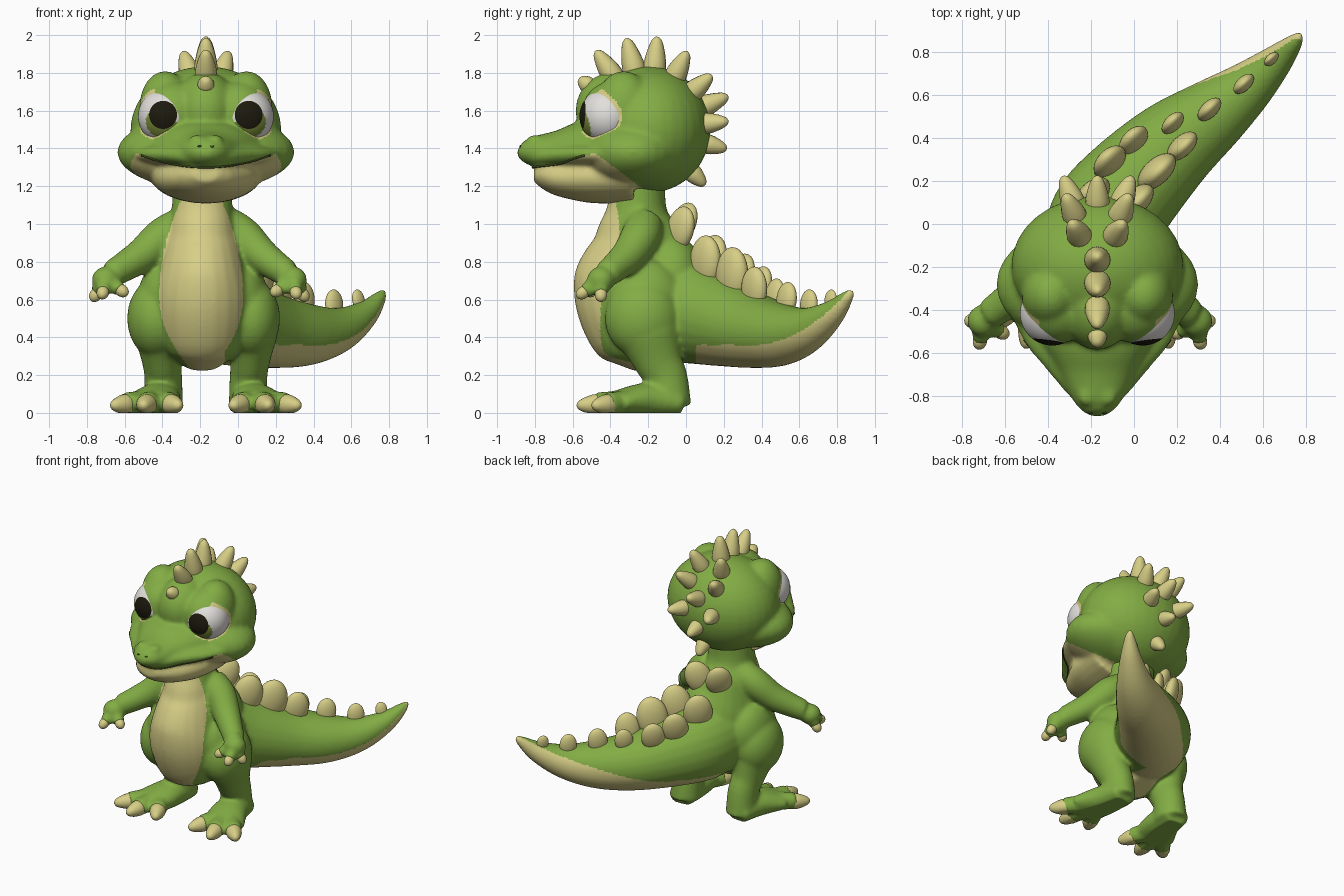
import bpy, bmesh, math
from mathutils import Vector, Matrix
from mathutils.bvhtree import BVHTree

if "Cube" in bpy.data.objects:
    bpy.data.objects.remove(bpy.data.objects["Cube"])

CENTRE_X = -0.17                      # the body stands off centre, the tail balances it
EYE = Vector((0.21, -0.415, 1.57))
SKULL = Vector((0, -0.195, 1.5))
UP, BACK = Vector((0, 0, 1)), Vector((0, 1, 0))


def material(name, r, g, b):
    mat = bpy.data.materials.new(name)
    mat.use_nodes = True
    mat.diffuse_color = (r, g, b, 1)
    shader = next(n for n in mat.node_tree.nodes if n.type == 'BSDF_PRINCIPLED')
    shader.inputs["Base Color"].default_value = (r, g, b, 1)
    shader.inputs["Roughness"].default_value = 0.7
    return mat


GREEN = material("skin green", 0.225, 0.415, 0.058)
CREAM = material("belly cream", 0.68, 0.62, 0.24)
WHITE = material("eye white", 0.76, 0.74, 0.71)
IRIS = material("iris olive", 0.2, 0.27, 0.04)
BLACK = material("pupil black", 0.012, 0.01, 0.004)
CREASE = material("crease dark green", 0.05, 0.08, 0.012)


def blob(bm, centre, radii, facing=UP, u=32, v=20):
    """Ellipsoid whose local z looks along facing."""
    turn = Vector(facing).to_track_quat('Z', 'Y').to_matrix().to_4x4()
    place = Matrix.Translation(centre) @ turn @ Matrix.Diagonal((*radii, 1))
    bmesh.ops.create_uvsphere(bm, u_segments=u, v_segments=v, radius=1, matrix=place)


def smooth_path(stations, steps):
    """Catmull-Rom samples through stations of (x, y, z, width, depth)."""
    last = len(stations) - 1
    for i in range(last):
        a, b = stations[max(i - 1, 0)], stations[i]
        c, d = stations[i + 1], stations[min(i + 2, last)]
        for k in range(steps):
            t = k / steps
            yield [q + t / 2 * (r - p + t * (2 * p - 5 * q + 4 * r - s + t * (3 * (q - r) + s - p)))
                   for p, q, r, s in zip(a, b, c, d)]
    yield list(stations[-1])


def loft(bm, stations, ref=None, steps=5, sides=24):
    """Closed elliptical tube along a path."""
    path = list(smooth_path(stations, steps))
    points = [Vector(p[:3]) for p in path]
    rings = []
    for i, p in enumerate(path):
        along = (points[min(i + 1, len(path) - 1)] - points[max(i - 1, 0)]).normalized()
        ref = ref or along.orthogonal()
        across = along.cross(ref).normalized()
        deep = across.cross(along)
        ring = []
        for k in range(sides):
            a = math.tau * k / sides
            ring.append(bm.verts.new(points[i] + across * math.cos(a) * p[3] + deep * math.sin(a) * p[4]))
        rings.append(ring)
    for low, high in zip(rings, rings[1:]):
        for k in range(sides):
            n = (k + 1) % sides
            bm.faces.new((low[k], low[n], high[n], high[k]))
    bm.faces.new(rings[0])
    bm.faces.new(rings[-1])


def spike(bm, base, facing, length, radius):
    shape = ((-0.25, 1), (0.1, 1), (0.55, 0.76), (0.88, 0.45), (1, 0.12))
    loft(bm, [(*(base + facing * length * t), radius * r, radius * r) for t, r in shape], steps=3, sides=16)


def finish(name, bm, mats, rule=None, voxel=0):
    """Make the object; with a voxel size, fuse its masses into one skin first."""
    bmesh.ops.recalc_face_normals(bm, faces=bm.faces)
    mesh = bpy.data.meshes.new(name)
    bm.to_mesh(mesh)
    bm.free()
    obj = bpy.data.objects.new(name, mesh)
    bpy.context.collection.objects.link(obj)
    obj.location.x = CENTRE_X
    if voxel:
        fuse = obj.modifiers.new("fuse", 'REMESH')
        fuse.mode, fuse.voxel_size = 'VOXEL', voxel
        soft = obj.modifiers.new("soften", 'SMOOTH')
        soft.factor, soft.iterations = 0.5, 15
        graph = bpy.context.evaluated_depsgraph_get()
        mesh = bpy.data.meshes.new_from_object(obj.evaluated_get(graph))
        obj.modifiers.clear()
        obj.data = mesh
    for v in mesh.vertices:
        v.co.z = max(v.co.z, 0)
    mesh.materials.clear()
    for mat in mats:
        mesh.materials.append(mat)
    for p in mesh.polygons:
        p.use_smooth = True
        p.material_index = rule(p.center) if rule else 0
    return BVHTree.FromPolygons([v.co for v in mesh.vertices], [tuple(p.vertices) for p in mesh.polygons])


# Head: skull, cheeks, forehead, snout, lips, jaw, eyelids and brows
def mouth_height(x):
    return 1.3 + 0.55 * x * x


def head_colour(c):
    near_eye = (Vector((abs(c.x), c.y, c.z)) - EYE).length < 0.16
    rim = near_eye and (abs(c.x) > 0.27 or c.z < 1.49)
    jaw = c.z < mouth_height(c.x) and c.z < 1.36 - 0.75 * (c.y + 0.46)
    return int(rim or jaw)


bm = bmesh.new()
blob(bm, SKULL, (0.4, 0.325, 0.335))
blob(bm, (0, -0.28, 1.38), (0.47, 0.3, 0.2))
blob(bm, (0, -0.38, 1.6), (0.17, 0.205, 0.205))
loft(bm, [(0, -0.4, 1.4, 0.36, 0.15), (0, -0.55, 1.4, 0.26, 0.145), (0, -0.68, 1.39, 0.18, 0.105),
          (0, -0.79, 1.385, 0.13, 0.085), (0, -0.85, 1.395, 0.09, 0.065), (0, -0.88, 1.41, 0.04, 0.035)], UP)
loft(bm, [(0, -0.35, 1.37, 0.44, 0.085), (0, -0.55, 1.37, 0.34, 0.08), (0, -0.68, 1.365, 0.235, 0.07),
          (0, -0.78, 1.36, 0.15, 0.06), (0, -0.84, 1.375, 0.085, 0.05)], UP)
loft(bm, [(0, -0.28, 1.26, 0.3, 0.15), (0, -0.5, 1.25, 0.27, 0.14), (0, -0.65, 1.245, 0.205, 0.105),
          (0, -0.75, 1.26, 0.14, 0.075), (0, -0.805, 1.265, 0.07, 0.04)], UP)
for s in (-1, 1):
    blob(bm, (s * 0.175, -0.38, 1.585), (0.174, 0.174, 0.174))
    blob(bm, (s * 0.215, -0.33, 1.62), (0.137, 0.15, 0.19))
    blob(bm, (s * 0.05, -0.8, 1.445), (0.04, 0.045, 0.028))
head = finish("head", bm, [GREEN, CREAM], head_colour, 0.012)

# Mouth line and nostrils, laid on the head surface
bm = bmesh.new()
line = []
for i in range(-17, 18):
    x = i * 0.02
    hit = head.ray_cast(Vector((x, -2, mouth_height(x))), BACK)[0]
    if hit:
        line.append((*hit, 0.006, 0.006))
loft(bm, line, UP, steps=1, sides=8)
for s in (-1, 1):
    hit = head.find_nearest(Vector((s * 0.04, -0.9, 1.425)))[0]
    blob(bm, hit, (0.011, 0.006, 0.006), u=12, v=8)
finish("mouth_line", bm, [CREASE])

# Eyes with iris and pupil marked by direction
for s, name in ((1, "left_eye"), (-1, "right_eye")):
    place = Vector((s * EYE.x, EYE.y, EYE.z))
    pupil = Vector((s * 0.13, -1, 0.06)).normalized()
    ring = Vector((s * 0.23, -1, -0.27)).normalized()

    def eye_colour(c):
        look = (c - place).normalized()
        return 2 if look.angle(pupil) < 0.51 else 1 if look.angle(ring) < 0.58 else 0

    bm = bmesh.new()
    blob(bm, place, (0.149, 0.149, 0.149), pupil, 64, 48)
    finish(name, bm, [WHITE, IRIS, BLACK], eye_colour)

# Head spikes: (sideways, degrees from straight up towards the back, length)
bm = bmesh.new()
crest = [(0, -54, 0.05), (0, -34, 0.14), (0, -14, 0.165), (0, 5, 0.16), (0, 67, 0.13), (0, 104, 0.1), (0, 135, 0.09)]
for s in (-1, 1):
    crest += [(s * 0.26, 26, 0.14), (s * 0.34, 49, 0.13), (s * 0.38, 84, 0.12)]
for side, degrees, length in crest:
    a = math.radians(degrees)
    facing = Vector((side, math.sin(a), math.cos(a))).normalized()
    hit = head.ray_cast(SKULL + facing * 2, -facing)[0]
    if hit:
        spike(bm, hit, facing, length, 0.036 + length * 0.15)
finish("head_spikes", bm, [CREAM])


# Body: torso, tail, arms and legs in one skin, with separate claws
def body_colour(c):
    curve = 0.45 if c.z > 0.62 else 1.1
    belly = c.y < -0.27 and abs(c.x + 0.025) < 0.222 - curve * (c.z - 0.62) ** 2
    under = c.z < 0.36 + 1.1 * max(0, c.y - 0.35) ** 2 and (c.y > 0.05 or abs(c.x) < 0.1)
    return int(belly or under)


bm = bmesh.new()
claws = bmesh.new()
torso = ((-0.17, 0.25, 0.09, 0.1), (-0.2, 0.34, 0.2, 0.21), (-0.24, 0.45, 0.255, 0.29),
         (-0.255, 0.6, 0.27, 0.335), (-0.25, 0.75, 0.24, 0.335), (-0.25, 0.9, 0.2, 0.265),
         (-0.26, 1, 0.175, 0.205), (-0.26, 1.1, 0.16, 0.155), (-0.25, 1.3, 0.155, 0.145))
loft(bm, [(-0.02, *station) for station in torso], BACK)
blob(bm, (0.03, -0.07, 0.73), (0.2, 0.16, 0.21))
loft(bm, [(-0.02, -0.15, 0.57, 0.25, 0.27), (0.04, 0.02, 0.535, 0.265, 0.275), (0.155, 0.17, 0.49, 0.25, 0.245),
          (0.345, 0.36, 0.435, 0.215, 0.2), (0.54, 0.51, 0.415, 0.17, 0.165), (0.705, 0.64, 0.44, 0.122, 0.12),
          (0.84, 0.765, 0.52, 0.075, 0.075), (0.92, 0.85, 0.61, 0.038, 0.038), (0.945, 0.88, 0.65, 0.016, 0.016)], UP)
for s, reach in ((1, 0.87), (-1, 1)):
    x = s * reach
    loft(bm, [(s * 0.1, -0.22, 1, 0.1, 0.1), (x * 0.22, -0.24, 0.935, 0.105, 0.105), (x * 0.33, -0.3, 0.84, 0.093, 0.093),
              (x * 0.43, -0.37, 0.775, 0.08, 0.08), (x * 0.5, -0.42, 0.735, 0.072, 0.072)])
    palm = Vector((x * 0.53, -0.45, 0.705))
    blob(bm, palm, (0.075, 0.075, 0.07))
    for dx, dy, dz in ((0.05, 0.0, -0.075), (0.015, -0.09, -0.065), (-0.08, -0.05, -0.055)):
        reach_out = Vector((s * dx, dy, dz))
        tip = palm + reach_out
        loft(bm, [(*palm, 0.043, 0.043), (*tip, 0.04, 0.04)])
        blob(claws, tip + reach_out * 0.05, (0.033, 0.033, 0.042), reach_out, 16, 12)
for s in (-1, 1):
    blob(bm, (s * 0.25 - 0.012, -0.23, 0.5), (0.155, 0.2, 0.21))
    blob(bm, (s * 0.19 - 0.015, -0.22, 0.6), (0.155, 0.21, 0.22))
    loft(bm, [(s * 0.25, -0.2, 0.42, 0.13, 0.17), (s * 0.235, -0.15, 0.28, 0.105, 0.13),
              (s * 0.225, -0.105, 0.18, 0.1, 0.115), (s * 0.225, -0.09, 0.03, 0.105, 0.12)], BACK)
    loft(bm, [(s * 0.23, -0.02, 0.05, 0.09, 0.065), (s * 0.25, -0.2, 0.07, 0.12, 0.09),
              (s * 0.3, -0.36, 0.055, 0.15, 0.065)], UP)
    for toe_x, toe_y in ((0.43, -0.42), (0.315, -0.48), (0.18, -0.44)):
        root, tip = Vector((s * 0.27, -0.25, 0.065)), Vector((s * toe_x, toe_y, 0.05))
        loft(bm, [(*root, 0.062, 0.065), (*tip, 0.06, 0.058)], UP)
        spike(claws, tip - UP * 0.005, (tip - root).normalized(), 0.1, 0.053)
body = finish("body", bm, [GREEN, CREAM], body_colour, 0.012)
finish("claws", claws, [CREAM])

# Back plates: (x, y, scale), standing on the back and tail along the tail's run
bm = bmesh.new()
for x, y, size in ((-0.08, -0.03, 1), (0.08, -0.04, 1), (-0.02, 0.13, 1.1), (0.17, 0.1, 1.15), (0.06, 0.28, 1),
                   (0.27, 0.24, 1.2), (0.17, 0.38, 0.9), (0.39, 0.36, 0.95), (0.35, 0.465, 0.7),
                   (0.52, 0.53, 0.75), (0.68, 0.65, 0.65), (0.81, 0.765, 0.45)):
    hit, normal = body.ray_cast(Vector((x, y, 1.15)), -UP)[:2]
    if hit:
        out = (normal + UP * 1.5).normalized()
        across = out.cross(Vector((0.72, 0.69, 0))).normalized()
        turn = Matrix((across.cross(out), across, out)).transposed().to_4x4()
        shape = Matrix.Diagonal((0.09 * size, 0.05 * size, 0.125 * size, 1))
        place = Matrix.Translation(hit + out * 0.03 * size) @ turn @ shape
        bmesh.ops.create_uvsphere(bm, u_segments=24, v_segments=16, radius=1, matrix=place)
finish("back_plates", bm, [CREAM])
